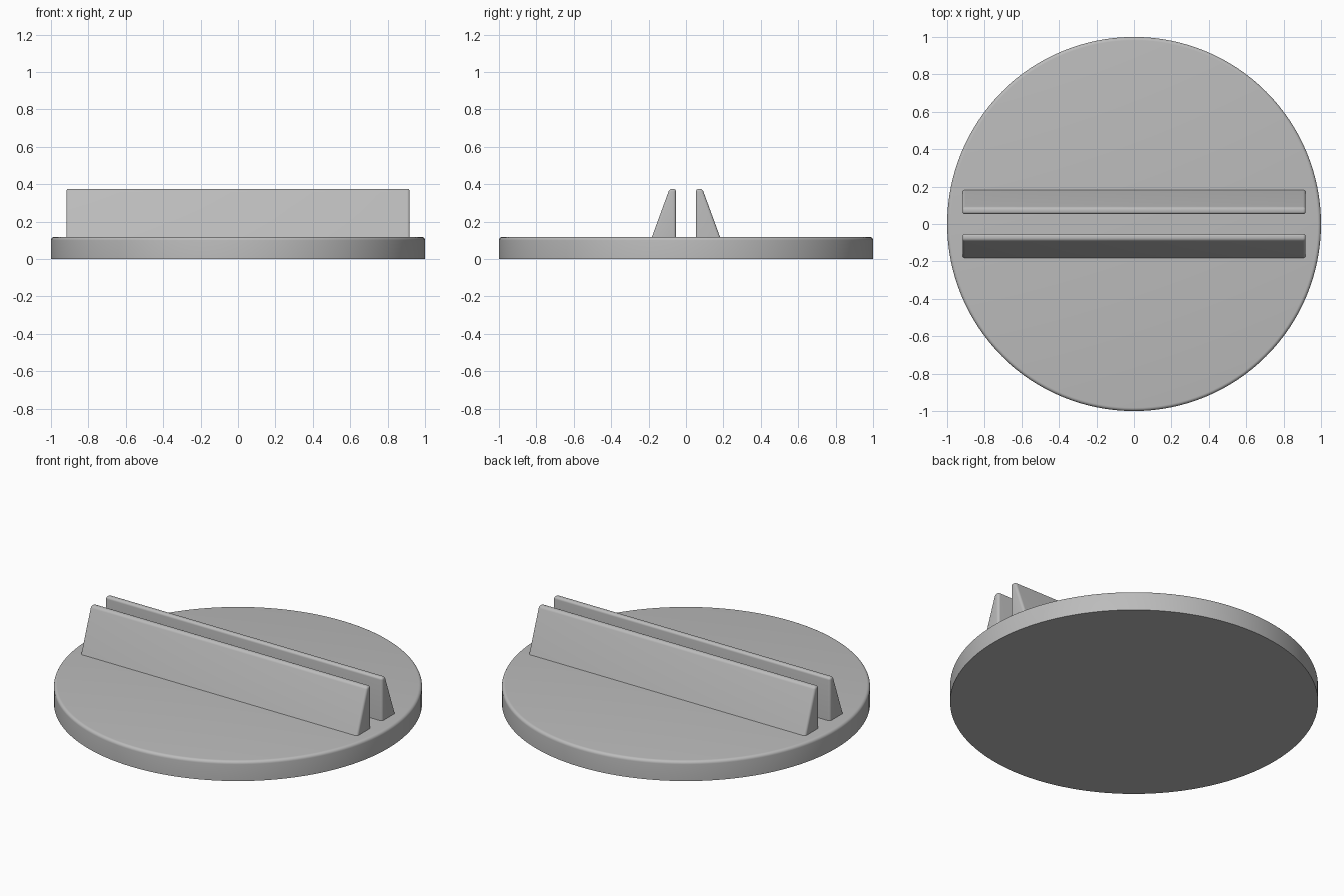
import bpy
import bmesh
import math

cube = bpy.data.objects.get("Cube")
if cube:
    bpy.data.objects.remove(cube, do_unlink=True)

GREY = (0.5, 0.5, 0.5, 1)
grey = bpy.data.materials.new("plain_grey")
grey.use_nodes = True
grey.diffuse_color = GREY
grey.node_tree.nodes["Principled BSDF"].inputs["Base Color"].default_value = GREY

BASE_TOP = 0.118
FIN_TOP = 0.375


def finish(bm, name, edges, radius):
    """Round the chosen edges and make a smooth-shaded object."""
    bmesh.ops.bevel(bm, geom=edges, offset=radius, segments=5,
                    profile=0.5, affect='EDGES', clamp_overlap=True)
    bmesh.ops.recalc_face_normals(bm, faces=bm.faces[:])
    mesh = bpy.data.meshes.new(name)
    bm.to_mesh(mesh)
    bm.free()
    mesh.materials.append(grey)
    obj = bpy.data.objects.new(name, mesh)
    bpy.context.collection.objects.link(obj)
    bpy.ops.object.select_all(action='DESELECT')
    obj.select_set(True)
    bpy.context.view_layer.objects.active = obj
    bpy.ops.object.shade_smooth_by_angle(angle=math.radians(35))
    return obj


# Round base with a softened top rim
bm = bmesh.new()
bmesh.ops.create_cone(bm, cap_ends=True, segments=128, radius1=1, radius2=1,
                      depth=BASE_TOP)
bmesh.ops.translate(bm, verts=bm.verts, vec=(0, 0, BASE_TOP / 2))
rim = [e for e in bm.edges if all(v.co.z > BASE_TOP / 2 for v in e.verts)]
finish(bm, "round_base", rim, 0.018)

# Two long tapered fins: upright inside, sloping outside
for name, side in (("front_fin", -1), ("back_fin", 1)):
    bm = bmesh.new()
    profile = [(0.053, BASE_TOP - 0.005), (0.184, BASE_TOP - 0.005),
               (0.088, FIN_TOP), (0.053, FIN_TOP)]
    face = bm.faces.new([bm.verts.new((-0.918, side * y, z)) for y, z in profile])
    result = bmesh.ops.extrude_face_region(bm, geom=[face])
    moved = [g for g in result["geom"] if isinstance(g, bmesh.types.BMVert)]
    bmesh.ops.translate(bm, verts=moved, vec=(1.836, 0, 0))
    upper = [e for e in bm.edges if any(v.co.z > BASE_TOP for v in e.verts)]
    finish(bm, name, upper, 0.014)
